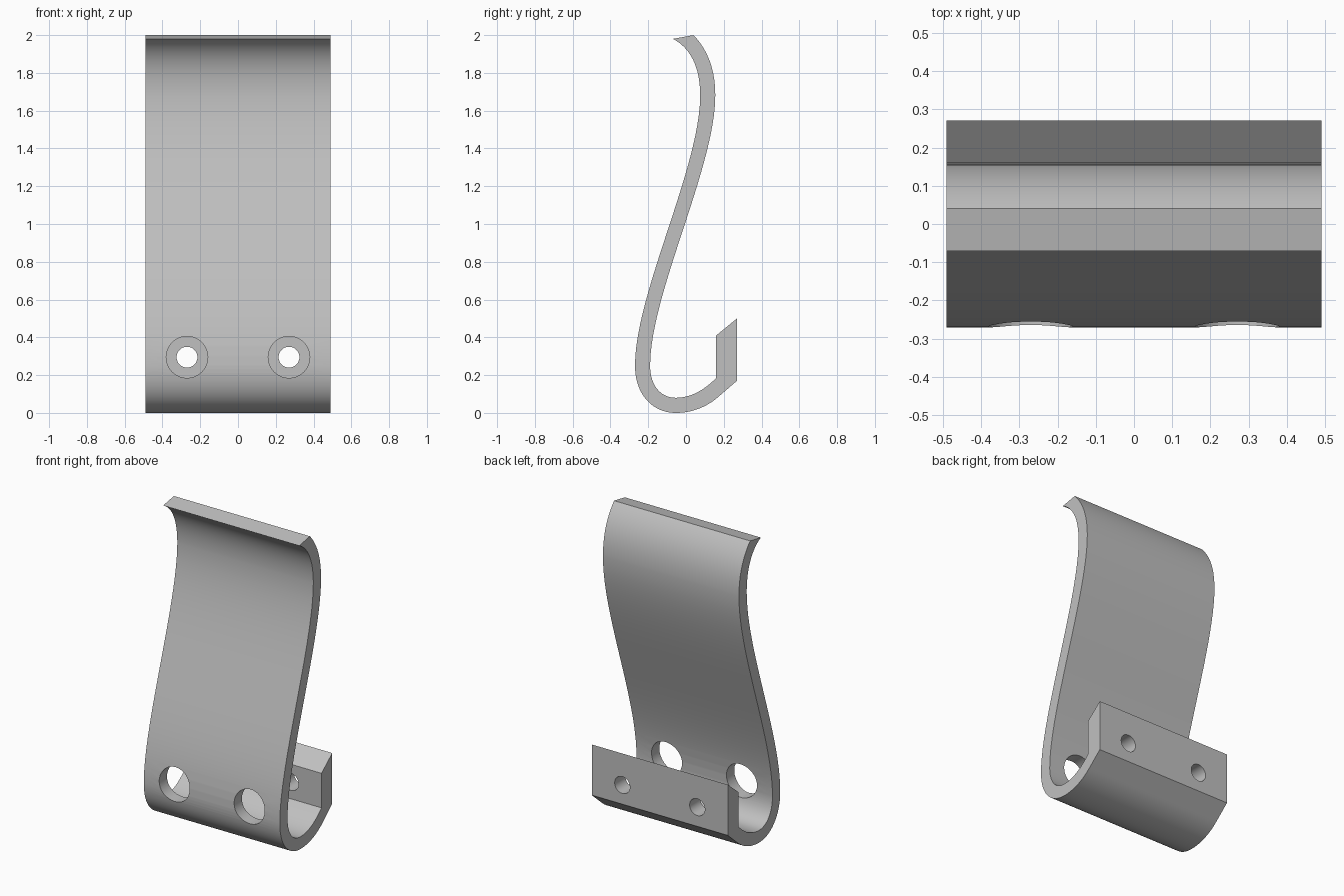
import bpy, bmesh, math
from mathutils import Vector
from mathutils.geometry import interpolate_bezier

if "Cube" in bpy.data.objects:
    bpy.data.objects.remove(bpy.data.objects["Cube"], do_unlink=True)

HALF_WIDTH = 0.49
HOLE_X, HOLE_Z = 0.27, 0.295

steel = bpy.data.materials.new("brushed grey")
steel.use_nodes = True
colour = (0.53, 0.53, 0.53, 1)
steel.diffuse_color = colour
steel.node_tree.nodes["Principled BSDF"].inputs["Base Color"].default_value = colour


def smooth_path(knots, steps=24):
    """Chain of cubic curves: end, handle, handle, end, handle, ..."""
    pts = [Vector(k) for k in knots]
    path = [pts[0]]
    for i in range(0, len(pts) - 1, 3):
        path += interpolate_bezier(*pts[i:i + 4], steps)[1:]
    return path


def add_cutter(name, radius, x, y, depth):
    bpy.ops.mesh.primitive_cylinder_add(vertices=64, radius=radius, depth=depth,
                                        location=(x, y, HOLE_Z),
                                        rotation=(math.pi / 2, 0, 0))
    cutter = bpy.context.object
    cutter.name = name
    cutter.hide_render = True
    return cutter


# Side profile (y, z): front skin downwards, then back skin
front = smooth_path([(-0.07, 1.98), (0.03, 1.93), (0.075, 1.82),
                     (0.075, 1.68), (0.075, 1.30), (-0.27, 0.63),
                     (-0.27, 0.25), (-0.27, 0.09), (-0.17, 0),
                     (-0.055, 0), (0.03, 0), (0.11, 0.03), (0.175, 0.088)])
back = smooth_path([(0.04, 2.0), (0.115, 1.92), (0.155, 1.82),
                    (0.155, 1.68), (0.155, 1.30), (-0.19, 0.63),
                    (-0.19, 0.25), (-0.19, 0.14), (-0.13, 0.08),
                    (-0.055, 0.08), (0.03, 0.08), (0.10, 0.125), (0.16, 0.185)])
# Slanted mounting block at the end of the curl
block = [Vector(p) for p in ((0.27, 0.17), (0.27, 0.5), (0.16, 0.41))]
outline = front + block + back[::-1]

# Extrude the profile across the width
bm = bmesh.new()
face = bm.faces.new([bm.verts.new((-HALF_WIDTH, p[0], p[1])) for p in outline])
extruded = bmesh.ops.extrude_face_region(bm, geom=[face], use_keep_orig=True)
moved = [g for g in extruded["geom"] if isinstance(g, bmesh.types.BMVert)]
bmesh.ops.translate(bm, vec=(2 * HALF_WIDTH, 0, 0), verts=moved)
bmesh.ops.recalc_face_normals(bm, faces=bm.faces)
mesh = bpy.data.meshes.new("curved_hook")
bm.to_mesh(mesh)
bm.free()
hook = bpy.data.objects.new("curved_hook", mesh)
bpy.context.collection.objects.link(hook)
mesh.materials.append(steel)

# Wide access holes in the front, narrow screw holes in the block
cutters = []
for side, x in (("left", HOLE_X), ("right", -HOLE_X)):
    cutters.append(add_cutter(side + "_access_cutter", 0.11, x, -0.22, 0.3))
    cutters.append(add_cutter(side + "_screw_cutter", 0.055, x, 0.22, 0.2))

bpy.ops.object.select_all(action="DESELECT")
hook.select_set(True)
bpy.context.view_layer.objects.active = hook
for cutter in cutters:
    mod = hook.modifiers.new(cutter.name, "BOOLEAN")
    mod.operation = "DIFFERENCE"
    mod.solver = "EXACT"
    mod.object = cutter
    bpy.ops.object.modifier_apply(modifier=mod.name)
for cutter in cutters:
    bpy.data.objects.remove(cutter, do_unlink=True)

bpy.ops.object.shade_smooth_by_angle(angle=math.radians(30))
